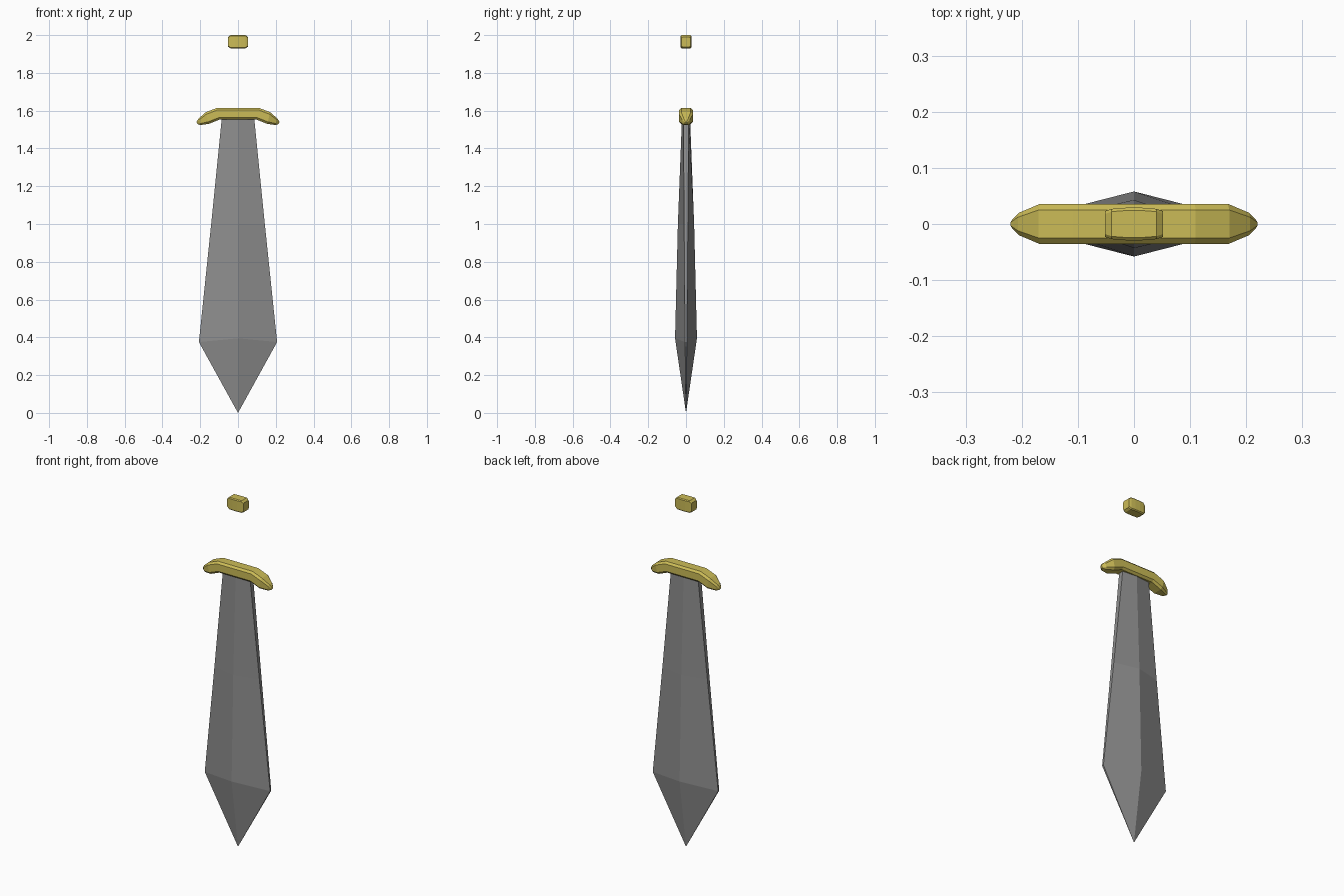
import bpy, bmesh

if "Cube" in bpy.data.objects:
    bpy.data.objects.remove(bpy.data.objects["Cube"])


def material(name, rgb):
    m = bpy.data.materials.new(name)
    m.diffuse_color = (*rgb, 1)
    m.use_nodes = True
    m.node_tree.nodes["Principled BSDF"].inputs["Base Color"].default_value = m.diffuse_color
    return m


gold = material("gold", (0.60, 0.50, 0.095))
steel = material("grey_steel", (0.27, 0.27, 0.27))


def loft(name, rings, mat, tip=None):
    """Skin equal-sized rings of points, capping the ends or closing onto a tip."""
    bm = bmesh.new()
    rows = [[bm.verts.new(p) for p in ring] for ring in rings]
    n = len(rows[0])
    for a, b in zip(rows, rows[1:]):
        for i in range(n):
            j = (i + 1) % n
            bm.faces.new((a[i], a[j], b[j], b[i]))
    bm.faces.new(rows[0])
    if tip:
        t = bm.verts.new(tip)
        for i in range(n):
            bm.faces.new((rows[-1][i], rows[-1][(i + 1) % n], t))
    else:
        bm.faces.new(rows[-1])
    bmesh.ops.recalc_face_normals(bm, faces=bm.faces)
    me = bpy.data.meshes.new(name)
    bm.to_mesh(me)
    bm.free()
    me.materials.append(mat)
    ob = bpy.data.objects.new(name, me)
    bpy.context.collection.objects.link(ob)
    return ob


def blade_ring(w, ridge, edge, z, rise=0):
    # Six-sided section: central ridges and narrow flat edges
    return [(w, -edge, z), (w, edge, z), (0, ridge, z + rise),
            (-w, edge, z), (-w, -edge, z), (0, -ridge, z + rise)]


def bar_ring(xt, zt, xb, zb, d, c):
    # Chamfered rectangular section; top and bottom may sit at different x
    def p(y, z):
        f = (z - zb) / (zt - zb)
        return (xb + (xt - xb) * f, y, z)
    return [p(-d, zb + c), p(-d, zt - c), p(-d + c, zt), p(d - c, zt),
            p(d, zt - c), p(d, zb + c), p(d - c, zb), p(-d + c, zb)]


def mirrored(sections):
    left = [(-a, b, -c, d, e, f) for a, b, c, d, e, f in reversed(sections)]
    return [bar_ring(*s) for s in left + sections]


# Blade, widening towards the shoulder and ending in a point
loft("blade", [blade_ring(0.085, 0.021, 0.014, 1.57),
               blade_ring(0.142, 0.043, 0.010, 1.00),
               blade_ring(0.207, 0.058, 0.005, 0.375, 0.02)],
     steel, tip=(0, 0, 0))

# Guard, with drooping tapered ends
loft("guard", mirrored([(0.110, 1.615, 0.100, 1.552, 0.036, 0.011),
                        (0.170, 1.592, 0.155, 1.530, 0.036, 0.011),
                        (0.207, 1.560, 0.198, 1.524, 0.020, 0.008),
                        (0.220, 1.541, 0.214, 1.529, 0.006, 0.003)]), gold)

# Pommel, a small bulging block floating above the guard
loft("pommel", mirrored([(0.015, 2.000, 0.015, 1.930, 0.029, 0.005),
                         (0.040, 2.000, 0.040, 1.930, 0.027, 0.005),
                         (0.052, 1.990, 0.052, 1.938, 0.023, 0.005)]), gold)
